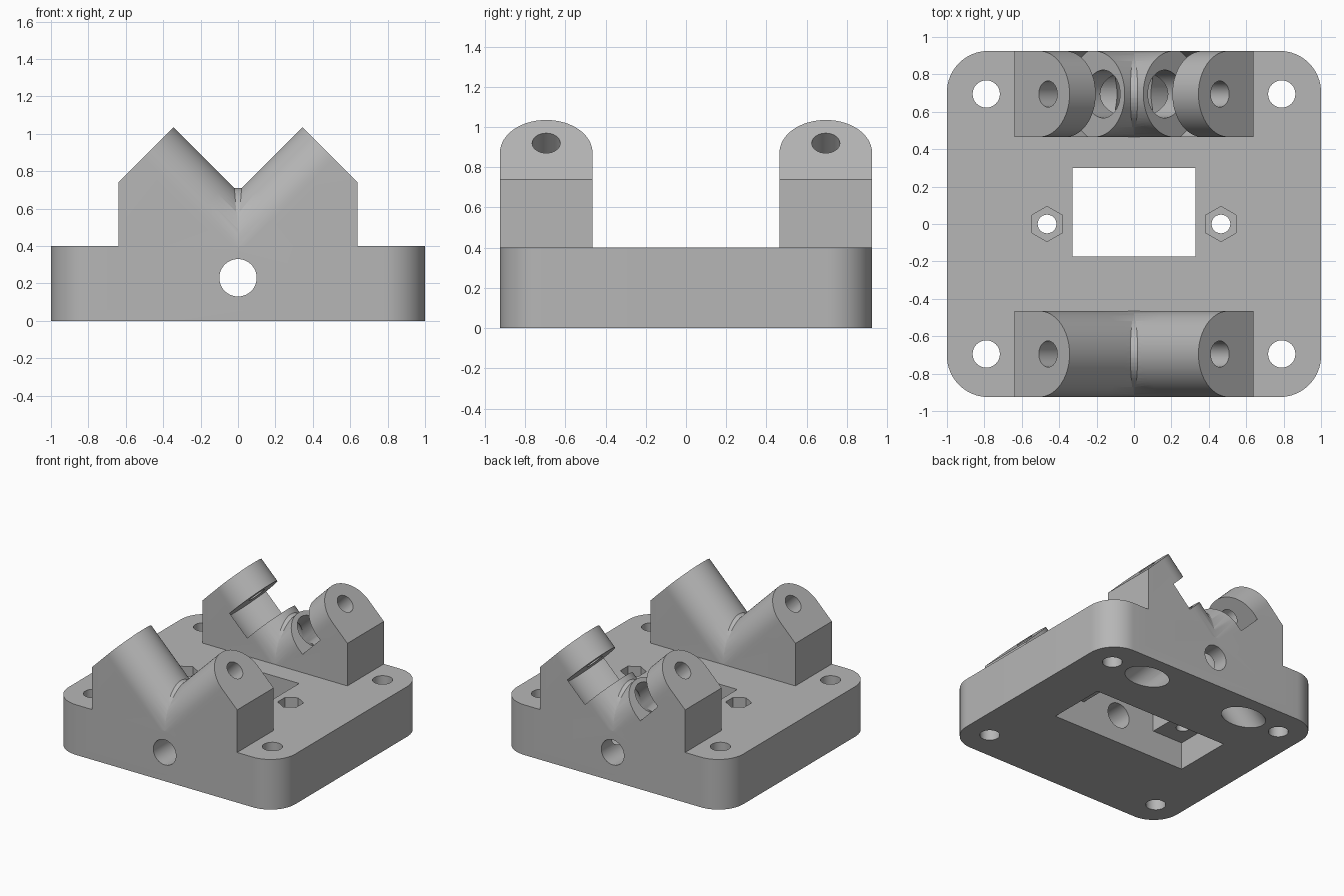
import bpy, bmesh, math
from mathutils import Matrix, Vector

cube = bpy.data.objects.get("Cube")
if cube:
    bpy.data.objects.remove(cube, do_unlink=True)

grey = bpy.data.materials.new("plain_grey")
grey.use_nodes = True
colour = (0.47, 0.47, 0.47, 1)
grey.diffuse_color = colour
grey.node_tree.nodes["Principled BSDF"].inputs["Base Color"].default_value = colour


def arc(cx, cy, r, start, end, n):
    """Points along a circular arc, angles in degrees."""
    angles = [math.radians(start + (end - start) * i / n) for i in range(n + 1)]
    return [(cx + r * math.cos(a), cy + r * math.sin(a)) for a in angles]


def circle(cx, cy, r, n=48):
    return arc(cx, cy, r, 0, 360, n)[:-1]


def rect(x0, x1, y0, y1):
    return [(x0, y0), (x1, y0), (x1, y1), (x0, y1)]


def prism(name, profile, low, high, matrix=Matrix()):
    """Extrude a closed profile from low to high along the local z axis."""
    bm = bmesh.new()
    face = bm.faces.new([bm.verts.new((x, y, low)) for x, y in profile])
    new = bmesh.ops.extrude_face_region(bm, geom=[face])["geom"]
    moved = [v for v in new if isinstance(v, bmesh.types.BMVert)]
    bmesh.ops.translate(bm, verts=moved, vec=(0, 0, high - low))
    bm.transform(matrix)
    bmesh.ops.recalc_face_normals(bm, faces=bm.faces)
    mesh = bpy.data.meshes.new(name)
    bm.to_mesh(mesh)
    bm.free()
    mesh.materials.append(grey)
    obj = bpy.data.objects.new(name, mesh)
    bpy.context.collection.objects.link(obj)
    return obj


def combine(target, others, operation):
    """Apply booleans to the target and discard the other solids."""
    for other in others:
        mod = target.modifiers.new("combine", "BOOLEAN")
        mod.operation, mod.solver, mod.object = operation, "EXACT", other
    graph = bpy.context.evaluated_depsgraph_get()
    mesh = bpy.data.meshes.new_from_object(target.evaluated_get(graph))
    target.modifiers.clear()
    target.data = mesh
    for other in others:
        bpy.data.objects.remove(other, do_unlink=True)


def frame(origin, x, y, z):
    m = Matrix((x, y, z)).transposed().to_4x4()
    m.translation = origin
    return m


# Base plate with rounded corners
W, D, H, R = 1.0, 0.925, 0.4, 0.22
outline = (arc(W - R, D - R, R, 0, 90, 16) + arc(R - W, D - R, R, 90, 180, 16)
           + arc(R - W, R - D, R, 180, 270, 16) + arc(W - R, R - D, R, 270, 360, 16))
mount = prism("mounting_bracket", outline, 0, H)

ROW, HALF = 0.695, 0.23     # clamp row position and half thickness
AXIS = 0.46                 # height where the slanted bores cross
SIDEWAYS = ((0, 1, 0), (0, 0, 1), (1, 0, 0))
clamps, cutters = [], []

for row in (-ROW, ROW):
    origin = Vector((0, row, AXIS))
    arms = []
    for s in (-1, 1):
        tilt = frame(origin, Vector((0, s, 0)), Vector((-s, 0, 1)).normalized(),
                     Vector((s, 0, 1)).normalized())
        # Slanted round-topped arm, trimmed to the block width
        tongue = arc(0, -0.067, HALF, 0, 180, 32) + [(-HALF, -1.2), (HALF, -1.2)]
        arm = prism("arm", tongue, -0.8, 0.65, tilt)
        trim = prism("trim", rect(-0.64, 0.64, row - 0.4, row + 0.4), 0.1, 1.3)
        combine(arm, [trim], "INTERSECT")
        arms.append(arm)
        # Round slot, screw hole and wide bore down to the underside
        cutters.append(prism("slot", circle(0, 0, 0.256, 64), 0.233, 0.453, tilt))
        cutters.append(prism("screw_hole", circle(0, 0, 0.07, 32), 0.4, 0.8, tilt))
        cutters.append(prism("bore", circle(0, 0, 0.128), -0.95, 0.3, tilt))
    # Small saddle filling the valley between the arms
    saddle = [(x * 0.99, y * 1.5) for x, y in arc(0, 0, HALF, 0, 180, 32)]
    arms.append(prism("saddle", saddle, -0.025, 0.025,
                      frame(Vector((0, row, 0.365)), *SIDEWAYS)))
    combine(arms[0], arms[1:], "UNION")
    clamps.append(arms[0])
combine(mount, clamps, "UNION")

# Corner bolt holes
for x in (-0.79, 0.79):
    for y in (-ROW, ROW):
        cutters.append(prism("bolt_hole", circle(x, y, 0.073, 32), -0.1, 0.6))

# Hexagonal nut recesses with through holes
for x in (-0.465, 0.465):
    cutters.append(prism("nut_recess", arc(x, 0, 0.094, 30, 330, 5), 0.31, 0.6))
    cutters.append(prism("nut_hole", circle(x, 0, 0.05, 32), 0.1, 0.5))

# Underside pocket, window and lengthwise cable hole
cutters.append(prism("pocket", rect(-0.6, 0.6, -0.175, 0.3), -0.1, 0.22))
cutters.append(prism("window", rect(-0.33, 0.33, -0.175, 0.3), 0.15, 0.6))
cutters.append(prism("cable_hole", circle(0, 0.23, 0.1), -1.2, 1.2,
                     frame(Vector(), Vector((-1, 0, 0)), Vector((0, 0, 1)), Vector((0, 1, 0)))))
combine(mount, cutters, "DIFFERENCE")

bpy.ops.object.select_all(action="DESELECT")
mount.select_set(True)
bpy.context.view_layer.objects.active = mount
bpy.ops.object.shade_smooth_by_angle(angle=math.radians(25))
